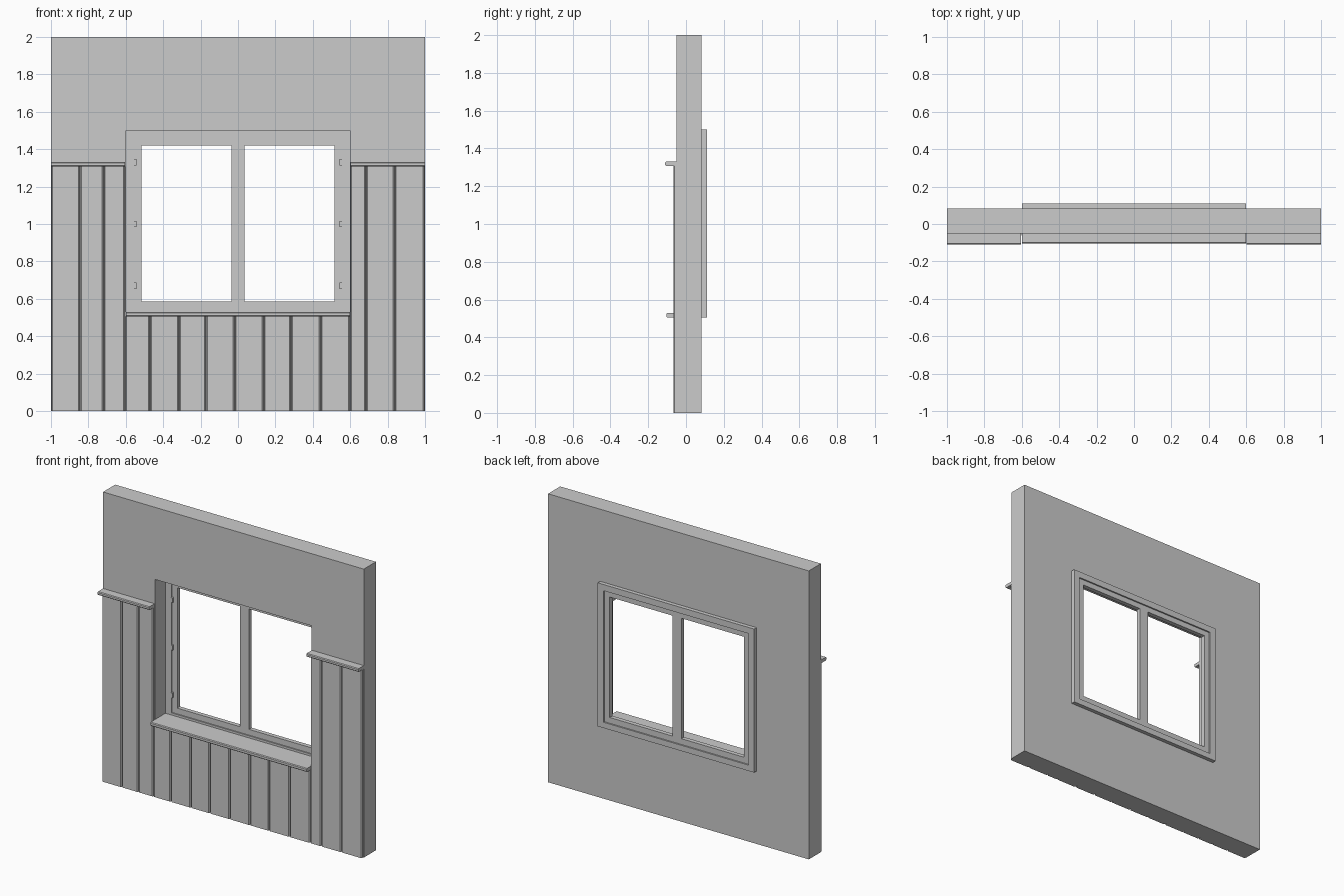
import bpy, bmesh

if "Cube" in bpy.data.objects:
    bpy.data.objects.remove(bpy.data.objects["Cube"])


def make_object(name, bm):
    bmesh.ops.recalc_face_normals(bm, faces=bm.faces)
    mesh = bpy.data.meshes.new(name)
    bm.to_mesh(mesh)
    bm.free()
    obj = bpy.data.objects.new(name, mesh)
    bpy.context.collection.objects.link(obj)
    return obj


def prism(name, profile, axis, lo, hi):
    """Extrude a closed 2D profile along x (profile = y,z) or z (profile = x,y)."""
    bm = bmesh.new()
    place = (lambda p, t: (t, p[0], p[1])) if axis == 'x' else (lambda p, t: (p[0], p[1], t))
    face = bm.faces.new([bm.verts.new(place(p, lo)) for p in profile])
    ext = bmesh.ops.extrude_face_region(bm, geom=[face])
    verts = [g for g in ext['geom'] if isinstance(g, bmesh.types.BMVert)]
    bmesh.ops.translate(bm, verts=verts, vec=(hi - lo, 0, 0) if axis == 'x' else (0, 0, hi - lo))
    return make_object(name, bm)


def box(name, x, y, z):
    return prism(name, [(x[0], y[0]), (x[1], y[0]), (x[1], y[1]), (x[0], y[1])], 'z', *z)


def ring(name, outer, inner, y):
    """Rectangular frame; outer and inner are (x0, x1, z0, z1)."""
    bm = bmesh.new()
    loops = []
    for x0, x1, z0, z1 in (outer, inner):
        for yy in y:
            loops.append([bm.verts.new((px, yy, pz))
                          for px, pz in ((x0, z0), (x1, z0), (x1, z1), (x0, z1))])
    of, ob, inf, inb = loops
    for a, b in ((of, ob), (ob, inb), (inb, inf), (inf, of)):
        for i in range(4):
            j = (i + 1) % 4
            bm.faces.new((a[i], a[j], b[j], b[i]))
    return make_object(name, bm)


WALL_F, WALL_B, PLANK_F = -0.05, 0.083, -0.067

# Wall with window opening
ring("wall", (-1, 1, 0, 2), (-0.6, 0.6, 0.505, 1.5), (WALL_F, WALL_B))

# Window: outer frame, sash, centre post
ring("window_frame", (-0.6, 0.6, 0.505, 1.5), (-0.555, 0.555, 0.545, 1.457), (0.062, 0.11))
ring("window_sash", (-0.555, 0.555, 0.545, 1.457), (-0.515, 0.515, 0.585, 1.42), (0.07, 0.1))
box("window_post", (-0.035, 0.035), (0.07, 0.1), (0.585, 1.42))

# Hinges on both sides of the sash
for side in (-1, 1):
    for z in (0.67, 1.0, 1.33):
        xs = sorted((side * 0.555, side * 0.542))
        box("hinge", xs, (0.056, 0.071), (z - 0.017, z + 0.017))


# Bevelled wainscot planks
def planks(edges, top):
    g, c = 0.002, 0.008
    for a, b in zip(edges, edges[1:]):
        prism("plank", [(a + g, WALL_F), (a + g, PLANK_F + 0.006), (a + c, PLANK_F),
                        (b - c, PLANK_F), (b - g, PLANK_F + 0.006), (b - g, WALL_F)], 'z', 0, top)


planks((-1, -0.846, -0.718, -0.603), 1.31)
planks((-0.603, -0.471, -0.316, -0.172, -0.018, 0.137, 0.284, 0.442, 0.6), 0.505)
planks((0.6, 0.684, 0.838, 0.998), 1.31)


# Sill and cap rails with softened front edges
def ledge(name, x, y, z):
    c = 0.005
    prism(name, [(y[1], z[0]), (y[0] + c, z[0]), (y[0], z[0] + c),
                 (y[0], z[1] - c), (y[0] + c, z[1]), (y[1], z[1])], 'x', *x)


ledge("window_sill", (-0.6, 0.6), (-0.104, 0.064), (0.505, 0.53))
ledge("cap_rail_left", (-1, -0.605), (-0.11, WALL_F), (1.308, 1.331))
ledge("cap_rail_right", (0.602, 1), (-0.11, WALL_F), (1.308, 1.331))
